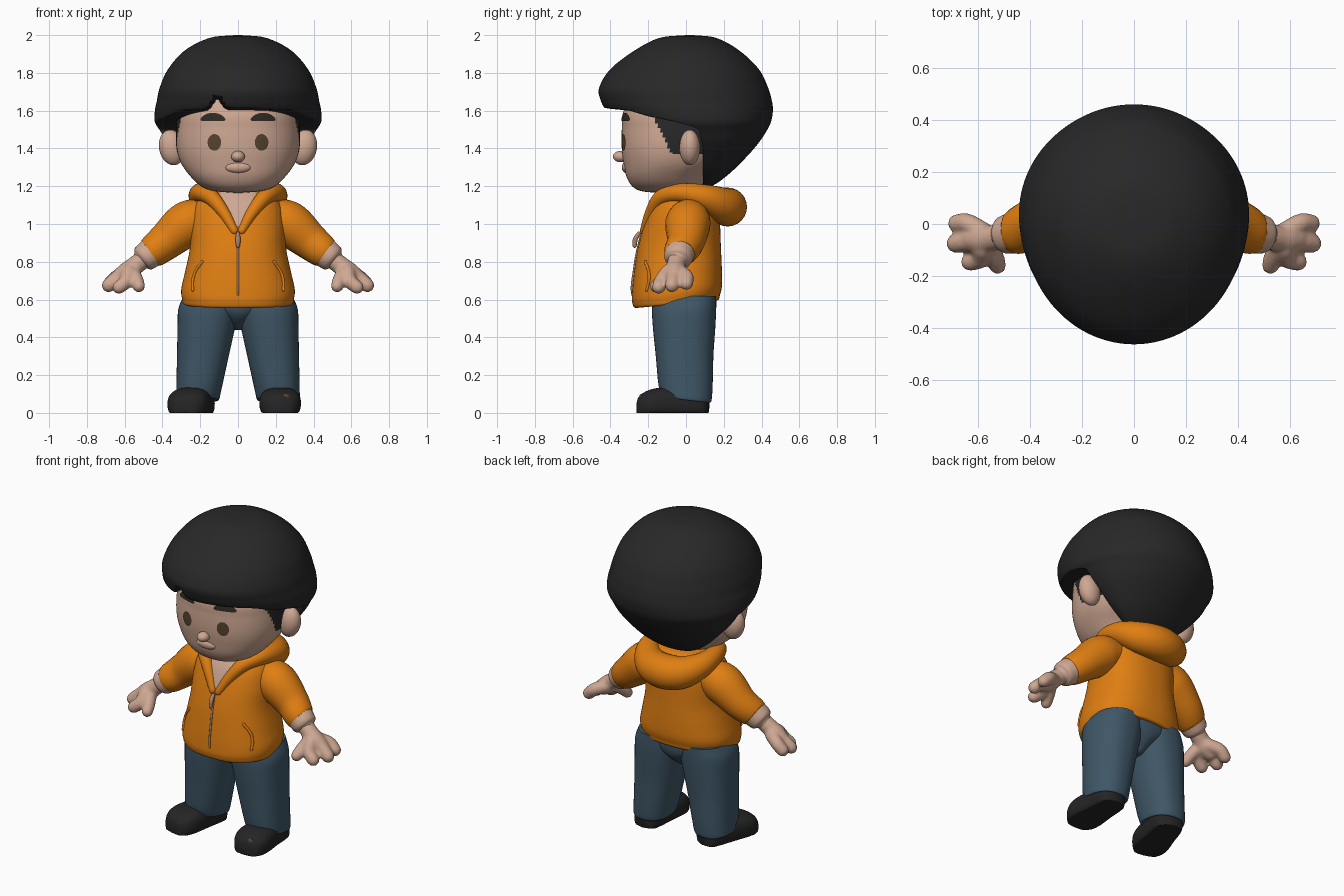
import bpy, bmesh, math
from mathutils import Vector, Matrix

cube = bpy.data.objects.get("Cube")
if cube:
    bpy.data.objects.remove(cube)


def material(name, *rgb):
    m = bpy.data.materials.new(name)
    m.use_nodes = True
    m.diffuse_color = (*rgb, 1)
    m.node_tree.nodes["Principled BSDF"].inputs["Base Color"].default_value = (*rgb, 1)
    return m


HAIR = material("black hair", .021, .021, .021)
SKIN = material("warm skin", .62, .39, .29)
ORANGE = material("orange cloth", .74, .21, .006)
DENIM = material("blue denim", .05, .095, .135)
SHOE = material("shoe black", .019, .018, .018)
BROWN = material("eye brown", .09, .055, .028)
BROW = material("brow brown", .03, .023, .019)
ZIP = material("zip metal", .42, .24, .15)
made = []


def finish(bm, name, *mats, rule=None, sheet=False):
    if sheet:
        bm.normal_update()
        bmesh.ops.reverse_faces(bm, faces=[f for f in bm.faces if f.normal.y > 0])
    else:
        bmesh.ops.recalc_face_normals(bm, faces=bm.faces)
    if rule:
        for f in bm.faces:
            f.material_index = int(rule(f.calc_center_median()))
    mesh = bpy.data.meshes.new(name)
    bm.to_mesh(mesh)
    bm.free()
    for m in mats:
        mesh.materials.append(m)
    ob = bpy.data.objects.new(name, mesh)
    bpy.context.collection.objects.link(ob)
    made.append(ob)
    return ob


def dense(rows, k):
    """Smooth interpolation through rows of numbers."""
    pts = [Vector(r) for r in rows]
    pts = [pts[0] * 2 - pts[1]] + pts + [pts[-1] * 2 - pts[-2]]
    out = []
    for a, b, c, d in zip(pts, pts[1:], pts[2:], pts[3:]):
        for i in range(k):
            t = i / k
            out.append(b + (c - a) * (t / 2) + (a * 2 - b * 5 + c * 4 - d) * (t * t / 2)
                       + (b * 3 - a - c * 3 + d) * (t ** 3 / 2))
    return out + [pts[-2]]


def bridge(bm, rings):
    vs = [[bm.verts.new(p) for p in ring] for ring in rings]
    n = len(vs[0])
    for r, s in zip(vs, vs[1:]):
        for i in range(n):
            bm.faces.new((r[i], r[(i + 1) % n], s[(i + 1) % n], s[i]))
    bm.faces.new(vs[0])
    bm.faces.new(vs[-1])


def loft(name, rows, *mats, n=48, k=5, p=2.0, warp=lambda v: v, rule=None):
    """Rows of height, half width, front y, back y."""
    rings = []
    for z, w, y0, y1 in dense(rows, k):
        ring = []
        for i in range(n):
            a = math.tau * i / n
            c, s = [math.copysign(abs(q) ** (2 / p), q) for q in (math.cos(a), math.sin(a))]
            ring.append(warp(Vector((w * c, (y0 + y1) / 2 + (y1 - y0) / 2 * s, z))))
        rings.append(ring)
    bm = bmesh.new()
    bridge(bm, rings)
    return finish(bm, name, *mats, rule=rule)


def tube(bm, path, n=24, k=6):
    """Round-ended tube through points of x, y, z, radius."""
    pts = dense(path, k)
    start, end = pts[0], pts[-1]
    t0, t1 = [(b.xyz - a.xyz).normalized() for a, b in (pts[:2], pts[-2:])]
    caps = [math.radians(q) for q in (85, 60, 30)]
    head = [(start.xyz - t0 * start.w * math.sin(a), start.w * math.cos(a)) for a in caps]
    tail = [(end.xyz + t1 * end.w * math.sin(a), end.w * math.cos(a)) for a in reversed(caps)]
    line = head + [(q.xyz, q.w) for q in pts] + tail
    rings, side = [], None
    for i, (c, r) in enumerate(line):
        t = (line[min(i + 1, len(line) - 1)][0] - line[max(i - 1, 0)][0]).normalized()
        side = t.orthogonal() if side is None else side - t * side.dot(t)
        side.normalize()
        up = t.cross(side)
        rings.append([c + (side * math.cos(math.tau * j / n) + up * math.sin(math.tau * j / n)) * r
                      for j in range(n)])
    bridge(bm, rings)


def tubes(name, mat, *paths):
    bm = bmesh.new()
    for path in paths:
        tube(bm, path)
    return finish(bm, name, mat)


def ball(name, mat, loc, scale, tilt=0):
    bm = bmesh.new()
    m = Matrix.Translation(loc) @ Matrix.Rotation(tilt, 4, "Y") @ Matrix.Diagonal((*scale, 1))
    bmesh.ops.create_uvsphere(bm, u_segments=24, v_segments=16, radius=1, matrix=m)
    return finish(bm, name, mat)


def front_y(rows, x, z, p):
    """Front surface of a loft at x, z."""
    _, w, y0, y1 = min(dense(rows, 20), key=lambda r: abs(r[0] - z))
    return (y0 + y1) / 2 - (y1 - y0) / 2 * max(0, 1 - abs(x / w) ** p) ** (1 / p)


def flip(path, s):
    return [(s * x, *rest) for x, *rest in path]


# Head, with sideburns coloured by position
head = [(1.165, .02, -.16, -.06), (1.175, .13, -.24, .04), (1.2, .195, -.285, .08),
        (1.25, .25, -.315, .12), (1.32, .3, -.33, .2), (1.4, .325, -.34, .25),
        (1.5, .328, -.34, .28), (1.6, .315, -.33, .28), (1.75, .25, -.25, .25), (1.85, .1, -.1, .1)]
loft("head", head, SKIN, HAIR, n=128, k=12, p=2.3,
     rule=lambda c: abs(c.x) > .2 and c.z > 1.37 and c.y > -.17 + (1.56 - c.z) / 2)
ball("nose", SKIN, (0, -.345, 1.357), (.036, .042, .03))
ball("upper_lip", SKIN, (0, -.315, 1.3), (.07, .025, .03))


def patch(name, mat, cx, cz, rx, rz, bend=0):
    """Thin painted oval following the face."""
    bm = bmesh.new()
    rings = []
    for r in (.05, .35, .7, 1):
        ring = []
        for i in range(28):
            a = math.tau * i / 28
            u, v = r * math.cos(a), r * math.sin(a)
            x, z = cx + rx * u, cz + rz * v - bend * u * u
            ring.append((x, front_y(head, x, z, 2.3) - .006, z))
        rings.append(ring)
    bridge(bm, rings)
    bm.faces.ensure_lookup_table()
    bmesh.ops.delete(bm, geom=[bm.faces[-1]], context="FACES_ONLY")
    return finish(bm, name, mat, sheet=True)


# Hair cap: clipped below the fringe, longer behind the ears
clip = [(1.1, .09), (1.4, .09), (1.5, .07), (1.515, .04), (1.54, -.05), (1.57, -.2),
        (1.6, -.3), (1.61, -.4), (1.63, -.6), (2.1, -.6)]


def trim(v):
    z = v.z - .065 * math.exp(-((v.x + .11) / .03) ** 2)
    for (a, ya), (b, yb) in zip(clip, clip[1:]):
        if a <= z <= b:
            v.y = max(v.y, ya + (yb - ya) * (z - a) / (b - a))
            break
    return v


loft("hair", [(2, .02, 0, .04), (1.985, .15, -.14, .16), (1.92, .28, -.27, .28), (1.82, .37, -.4, .385),
              (1.72, .415, -.46, .435), (1.65, .43, -.45, .455), (1.6, .44, -.42, .46),
              (1.54, .44, -.36, .45), (1.49, .41, -.3, .425), (1.43, .37, -.2, .385),
              (1.36, .31, -.1, .325), (1.28, .23, 0, .245), (1.22, .14, .05, .17), (1.2, .05, .08, .13)],
     HAIR, n=160, k=10, warp=trim)

# Neck and jacket body with open chest
loft("neck", [(.95, .1, -.08, .1), (1.1, .11, -.1, .1), (1.25, .12, -.1, .1)], SKIN)
torso = [(.6, .2, -.2, .1), (.58, .28, -.265, .165), (.61, .296, -.285, .18), (.66, .3, -.285, .19),
         (.75, .28, -.275, .19), (.87, .255, -.255, .185), (1, .25, -.22, .18), (1.1, .23, -.18, .17),
         (1.17, .17, -.13, .15), (1.19, .1, -.09, .1)]


def hem(v):
    v.z += .1 * v.y * max(0, 1 - (v.z - .56) / .3)
    return v


loft("jacket_body", torso, ORANGE, SKIN, n=128, k=10, p=2.3, warp=hem,
     rule=lambda c: c.y < 0 and abs(c.x) < (c.z - .97) / 2)

# Hood resting on the shoulders, drawn as one loop
half = [(.02, -.222, .965, .022), (.075, -.185, 1.06, .032), (.14, -.13, 1.14, .042), (.195, -.03, 1.165, .05),
        (.19, .1, 1.14, .07), (.11, .19, 1.1, .095)]
tubes("hood", ORANGE, half + [(0, .22, 1.09, .103)] + flip(half[::-1], -1))

# Zip and pull
tubes("zip", ZIP, [(0, front_y(torso, 0, z, 2.3) - .001, z, .006) for z in (.57, .65, .75, .85, .96)])
tubes("zip_pull", ZIP, [(0, -.25, .95, .01), (0, -.268, .92, .013), (0, -.272, .885, .011)])

for s, side in ((1, "left"), (-1, "right")):
    # Face details
    ball(side + "_ear", SKIN, (.35 * s, .02, 1.405), (.068, .055, .095), .2 * s)
    patch(side + "_eye", BROWN, .125 * s, 1.432, .036, .044)
    patch(side + "_eyebrow", BROW, .133 * s, 1.567, .066, .022, .014)

    # Sleeve, cuff and pocket edge
    tubes(side + "_sleeve", ORANGE, flip([(.17, .02, 1.04, .1), (.27, .01, 1, .12), (.38, 0, .91, .1),
                                          (.45, -.03, .855, .087), (.47, -.035, .84, .075)], s))
    tubes(side + "_cuff", SKIN, flip([(.46, -.033, .848, .08), (.5, -.043, .817, .072),
                                      (.515, -.046, .805, .05)], s))
    tubes(side + "_pocket_edge", ORANGE, [(x * s, front_y(torso, x, z, 2.3), z, .008)
                                          for x, z in ((.19, .8), (.225, .75), (.24, .7), (.24, .65))])

    # Hand: wrist, palm, three fingers and thumb blended together
    palm = (.585, -.06, .745, .055)
    tips = [(.68, .002, .685, .036), (.685, -.075, .675, .037), (.63, -.145, .665, .036)]
    hand = [[(.5, -.045, .815, .05), (.55, -.055, .775, .05), palm, (.62, -.06, .72, .05)]]
    for x, y, z, r in tips:
        hand.append([(.58, -.06 + (y + .06) * .4, .745, .042), (x - .04, y * .9, z + .035, .038), (x, y, z, r)])
    hand.append([(.56, -.08, .745, .04), (.535, -.13, .7, .036), (.525, -.16, .67, .033)])
    ob = tubes(side + "_hand", SKIN, *[flip(f, s) for f in hand])
    mod = ob.modifiers.new("blend", "REMESH")
    mod.mode, mod.voxel_size, mod.use_smooth_shade = "VOXEL", .01, True
    mod = ob.modifiers.new("soften", "SMOOTH")
    mod.iterations = 3

    # Trouser leg leaning outward
    def lean(v, s=s):
        v.x += s * (.15 + (.6 - v.z) * .12)
        v.z -= .15 * v.y * max(0, 1 - v.z / .3)
        return v
    loft(side + "_trouser_leg", [(.085, .09, -.1, .1), (.07, .112, -.125, .13), (.13, .12, -.145, .14),
                                 (.3, .137, -.16, .145), (.45, .152, -.175, .155), (.55, .16, -.18, .16),
                                 (.62, .14, -.17, .16)], DENIM, p=2.3, warp=lean)

    # Shoe, lofted heel to toe with a flat sole
    turn = Matrix.Rotation(0 if s > 0 else -.25, 3, "Z")

    def foot(v, s=s, turn=turn):
        return turn @ Vector((v.x, v.z, max(0, v.y))) + Vector((.223 * s, 0, 0))
    loft(side + "_shoe", [(-.262, .03, 0, .05), (-.25, .068, -.03, .085), (-.21, .1, -.03, .115),
                          (-.15, .11, -.03, .132), (-.05, .1, -.03, .138), (.05, .09, -.03, .13),
                          (.1, .07, -.03, .12), (.12, .03, 0, .1)], SHOE, p=2.6, warp=foot)

# Small mark on one shoe, and the seat between the legs
ball("shoe_mark", BROWN, (.253, -.236, .08), (.022, .012, .02))
loft("trouser_seat", [(.44, .03, -.06, .06), (.5, .1, -.14, .13), (.56, .24, -.17, .155),
                      (.64, .24, -.17, .155)], DENIM)

# Smooth shading with crisp edges kept
bpy.ops.object.select_all(action="DESELECT")
for ob in made:
    ob.select_set(True)
bpy.context.view_layer.objects.active = made[0]
bpy.ops.object.shade_smooth_by_angle(angle=math.radians(50))
